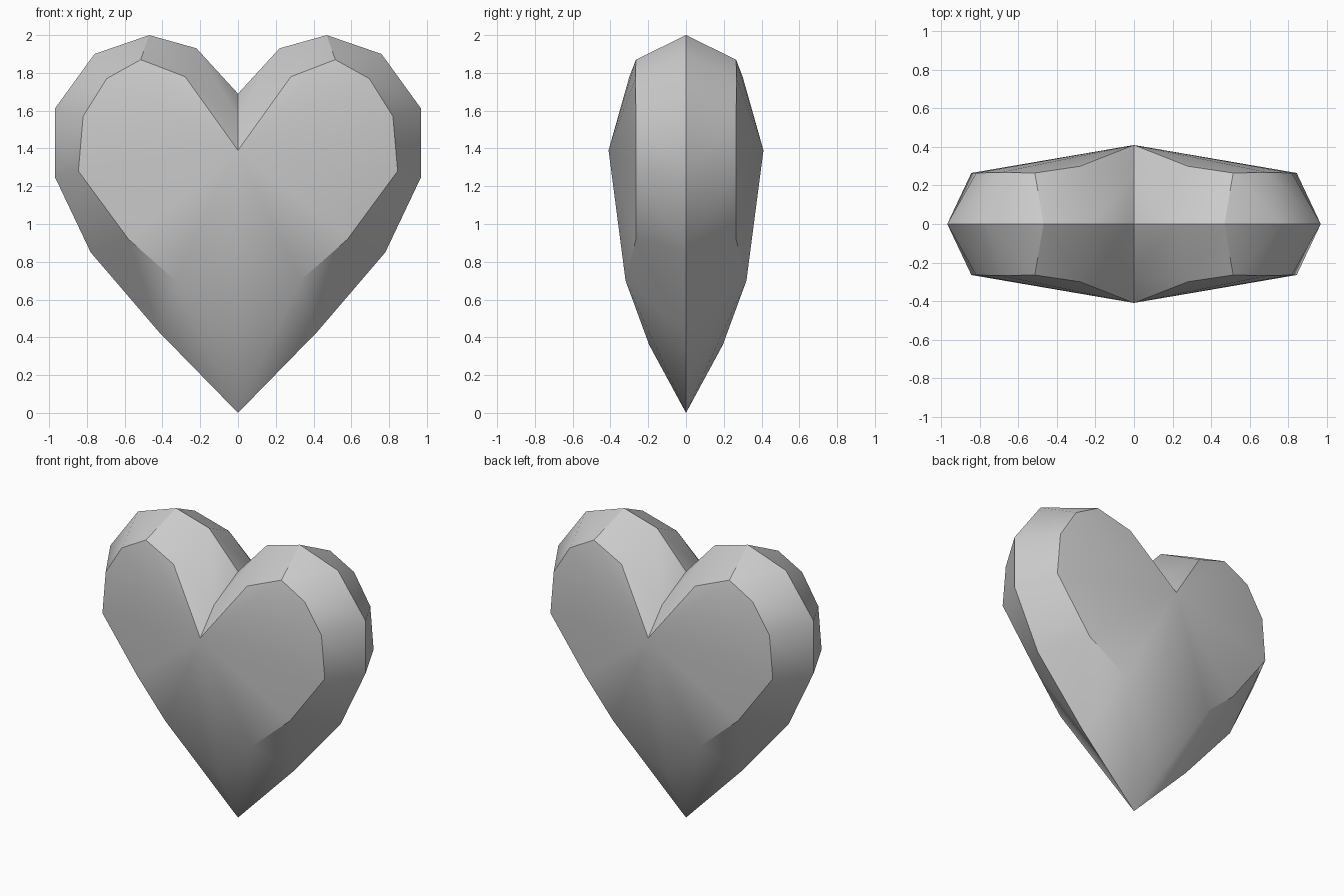
import bpy, bmesh
from math import radians

cube = bpy.data.objects.get("Cube")
if cube:
    bpy.data.objects.remove(cube, do_unlink=True)

# One plain grey
grey = bpy.data.materials.new("plain grey")
grey.use_nodes = True
colour = (0.6, 0.6, 0.6, 1)
grey.diffuse_color = colour
grey.node_tree.nodes["Principled BSDF"].inputs["Base Color"].default_value = colour

# Half outline of the girdle (x, z), from cleft to tip
girdle = [(0, 1.69), (0.22, 1.93), (0.47, 2.0), (0.76, 1.9), (0.97, 1.61),
          (0.97, 1.25), (0.78, 0.85), (0.42, 0.43), (0, 0)]
# Matching rim of the front facet fan (x, depth, z)
rim = [(0, 0.26, 1.56), (0.28, 0.3, 1.78), (0.515, 0.265, 1.87),
       (0.695, 0.268, 1.77), (0.82, 0.265, 1.57), (0.845, 0.265, 1.28),
       (0.58, 0.265, 0.92), (0.33, 0.32, 0.7), (0, 0.195, 0.36)]
peak = (0, 0.41, 1.39)

bm = bmesh.new()
# Mirror one quarter left/right and front/back
for sx in (1, -1):
    for sy in (1, -1):
        def vert(x, y, z):
            return bm.verts.new((x * sx, y * sy, z))
        outer = [vert(x, 0, z) for x, z in girdle]
        inner = [vert(*p) for p in rim]
        top = vert(*peak)
        for i in range(len(rim) - 1):
            bm.faces.new((outer[i], outer[i + 1], inner[i]))
            bm.faces.new((outer[i + 1], inner[i + 1], inner[i]))
            bm.faces.new((inner[i], inner[i + 1], top))
bmesh.ops.remove_doubles(bm, verts=bm.verts, dist=0.001)
bmesh.ops.recalc_face_normals(bm, faces=bm.faces)
mesh = bpy.data.meshes.new("heart_gem")
bm.to_mesh(mesh)
bm.free()
mesh.materials.append(grey)

heart = bpy.data.objects.new("heart_gem", mesh)
bpy.context.collection.objects.link(heart)
bpy.context.view_layer.objects.active = heart
heart.select_set(True)
bpy.ops.object.shade_smooth_by_angle(angle=radians(30))
